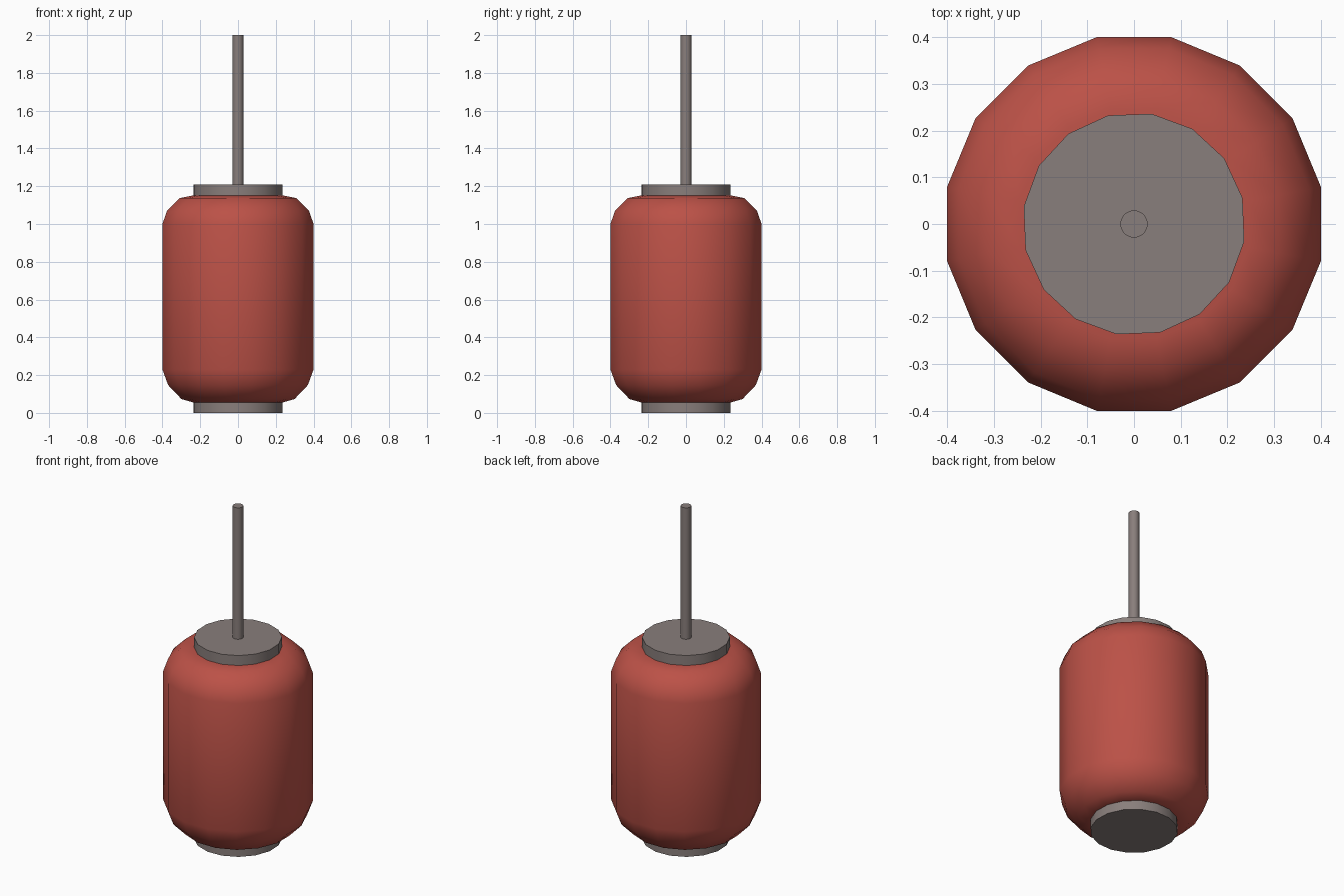
import bpy
import bmesh
from math import cos, sin, tau, radians

cube = bpy.data.objects.get("Cube")
if cube:
    bpy.data.objects.remove(cube, do_unlink=True)


def make_material(name, rgb):
    mat = bpy.data.materials.new(name)
    mat.use_nodes = True
    mat.diffuse_color = (*rgb, 1)
    mat.node_tree.nodes["Principled BSDF"].inputs["Base Color"].default_value = (*rgb, 1)
    return mat


def lathe(name, profile, sides, turn, mat):
    """Closed solid of revolution from (radius, height) points, bottom to top."""
    bm = bmesh.new()
    rings = []
    for r, z in profile:
        angles = [radians(turn) + tau * i / sides for i in range(sides)]
        rings.append([bm.verts.new((r * cos(a), r * sin(a), z)) for a in angles])
    for low, high in zip(rings, rings[1:]):
        for i in range(sides):
            j = (i + 1) % sides
            bm.faces.new((low[i], low[j], high[j], high[i]))
    bm.faces.new(rings[0][::-1])
    bm.faces.new(rings[-1])
    mesh = bpy.data.meshes.new(name)
    bm.to_mesh(mesh)
    bm.free()
    mesh.materials.append(mat)
    obj = bpy.data.objects.new(name, mesh)
    bpy.context.collection.objects.link(obj)
    bpy.ops.object.select_all(action="DESELECT")
    obj.select_set(True)
    bpy.context.view_layer.objects.active = obj
    bpy.ops.object.shade_smooth_by_angle(angle=radians(35))
    return obj


red = make_material("red paper", (0.5, 0.083, 0.063))
grey = make_material("warm grey metal", (0.25, 0.21, 0.2))

# Sixteen-sided body with rounded shoulders
body = [(0.24, 0.055), (0.305, 0.073), (0.377, 0.147), (0.408, 0.23),
        (0.408, 1.0), (0.383, 1.07), (0.316, 1.137), (0.25, 1.15)]
lathe("lantern_body", body, 16, 11.25, red)

# End caps
for name, low, high in (("bottom_cap", 0, 0.06), ("top_cap", 1.145, 1.21)):
    lathe(name, [(0.239, low), (0.239, high)], 16, 13.5, grey)

# Hanging rod
lathe("hanging_rod", [(0.029, 1.2), (0.029, 2)], 32, 0, grey)
